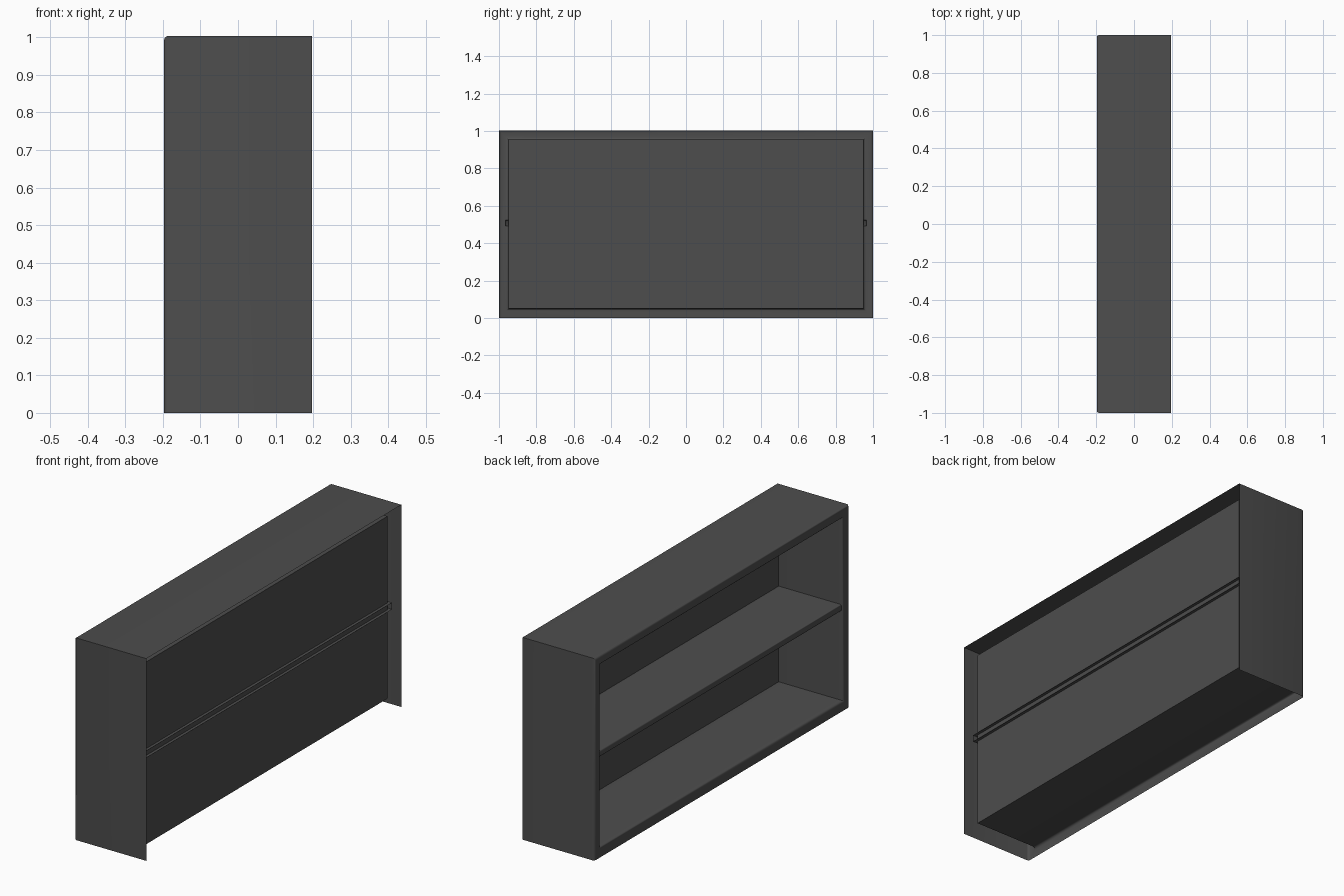
import bpy, bmesh, math

if "Cube" in bpy.data.objects:
    bpy.data.objects.remove(bpy.data.objects["Cube"])

mat = bpy.data.materials.new("dark_grey")
mat.diffuse_color = (0.075, 0.075, 0.075, 1)
mat.use_nodes = True
mat.node_tree.nodes["Principled BSDF"].inputs["Base Color"].default_value = mat.diffuse_color

XF, XR, XB = -0.197, 0.197, 0.156   # front rim, open rear edge, back panel
H = 1.004
B = 0.012                           # rounded edge radius


def finish(bm, name):
    me = bpy.data.meshes.new(name)
    bm.to_mesh(me)
    bm.free()
    me.materials.append(mat)
    ob = bpy.data.objects.new(name, me)
    bpy.context.collection.objects.link(ob)
    bpy.context.view_layer.objects.active = ob
    ob.select_set(True)
    bpy.ops.object.shade_smooth_by_angle(angle=math.radians(35))
    ob.select_set(False)


# Cabinet: one folded sheet lofted from the open rear, round the rim, into the pocket
rings = [(XR, 1.0, 0.0, H)]
for i in range(4):                  # rounded outer edge, square at the floor
    a = math.pi / 2 * i / 3
    d = B * (1 - math.cos(a))
    rings.append((XF + B - B * math.sin(a), 1.0 - d, 0.0, H - d))
for i in range(4):                  # rounded inner edge of the opening
    a = math.pi / 2 * i / 3
    d = B * (1 - math.sin(a))
    rings.append((XF + B - B * math.cos(a), 0.95 + d, 0.05 - d, 0.955 + d))
rings.append((XB, 0.95, 0.05, 0.955))

bm = bmesh.new()
loops = [[bm.verts.new(p) for p in ((x, -y, z0), (x, y, z0), (x, y, z1), (x, -y, z1))]
         for x, y, z0, z1 in rings]
for n, (a, b) in enumerate(zip(loops, loops[1:])):
    for k in range(4):
        if k == 0 and n < 4:        # the underside is open
            continue
        j = (k + 1) % 4
        bm.faces.new((b[k], b[j], a[j], a[k]))
bm.faces.new(loops[-1][::-1])       # back panel
finish(bm, "cabinet_body")

# Middle shelf: thin board with rounded front, open at the rear, poking through the walls
bm = bmesh.new()
bmesh.ops.create_cube(bm, size=1)
x0, x1 = -0.188, 0.171
for v in bm.verts:
    v.co = ((x0 + x1) / 2 + v.co.x * (x1 - x0), v.co.y * 1.93, 0.508 + v.co.z * 0.034)
bmesh.ops.delete(bm, geom=[f for f in bm.faces if f.normal.x > 0.9], context='FACES_ONLY')
front = [e for e in bm.edges if all(v.co.x < 0 for v in e.verts)]
bmesh.ops.bevel(bm, geom=front, offset=0.008, segments=3, profile=0.5, affect='EDGES')
finish(bm, "middle_shelf")
